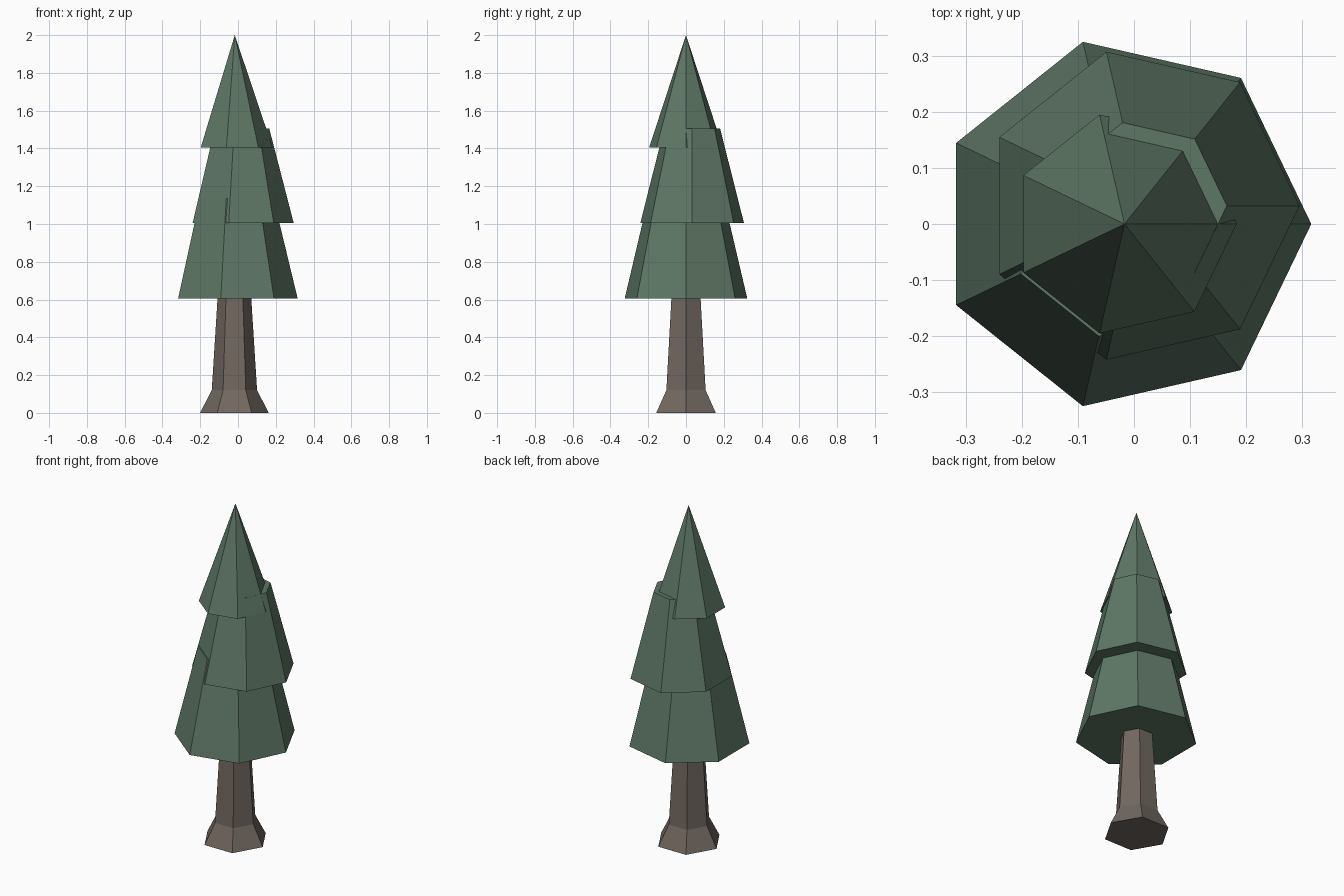
import bpy
import bmesh
from math import cos, sin, tau

cube = bpy.data.objects.get("Cube")
if cube:
    bpy.data.objects.remove(cube, do_unlink=True)


def make_material(name, colour):
    mat = bpy.data.materials.new(name)
    mat.use_nodes = True
    mat.diffuse_color = (*colour, 1)
    mat.node_tree.nodes["Principled BSDF"].inputs["Base Color"].default_value = (*colour, 1)
    return mat


def stacked_rings(name, sides, centre, rings, mat):
    """Closed faceted solid from (height, radius) rings; radius 0 makes a tip."""
    bm = bmesh.new()
    loops = []
    for z, r in rings:
        count = sides if r else 1
        loops.append([bm.verts.new((centre[0] + r * cos(tau * i / sides),
                                    centre[1] + r * sin(tau * i / sides), z))
                      for i in range(count)])
    for low, high in zip(loops, loops[1:]):
        for i in range(sides):
            j = (i + 1) % sides
            if len(high) == 1:
                bm.faces.new((low[i], low[j], high[0]))
            else:
                bm.faces.new((low[i], low[j], high[j], high[i]))
    for loop in (loops[0], loops[-1]):
        if len(loop) > 1:
            bm.faces.new(loop)
    bmesh.ops.recalc_face_normals(bm, faces=bm.faces)
    mesh = bpy.data.meshes.new(name)
    bm.to_mesh(mesh)
    bm.free()
    mesh.materials.append(mat)
    obj = bpy.data.objects.new(name, mesh)
    bpy.context.collection.objects.link(obj)
    return obj


needles = make_material("needle green", (0.112, 0.184, 0.132))
bark = make_material("bark brown", (0.168, 0.138, 0.118))

# Hexagonal trunk with a flared foot
stacked_rings("trunk", 6, (-0.019, 0),
              [(0, 0.182), (0.12, 0.12), (0.61, 0.089)], bark)

# Three overlapping foliage tiers, the middle one set off centre
stacked_rings("lower_foliage", 7, (-0.017, 0), [(0.605, 0.333), (1.135, 0.205)], needles)
stacked_rings("middle_foliage", 7, (0.0135, 0.0325), [(1.005, 0.2815), (1.505, 0.152)], needles)
stacked_rings("upper_foliage", 7, (-0.017, 0), [(1.405, 0.2), (2, 0)], needles)
